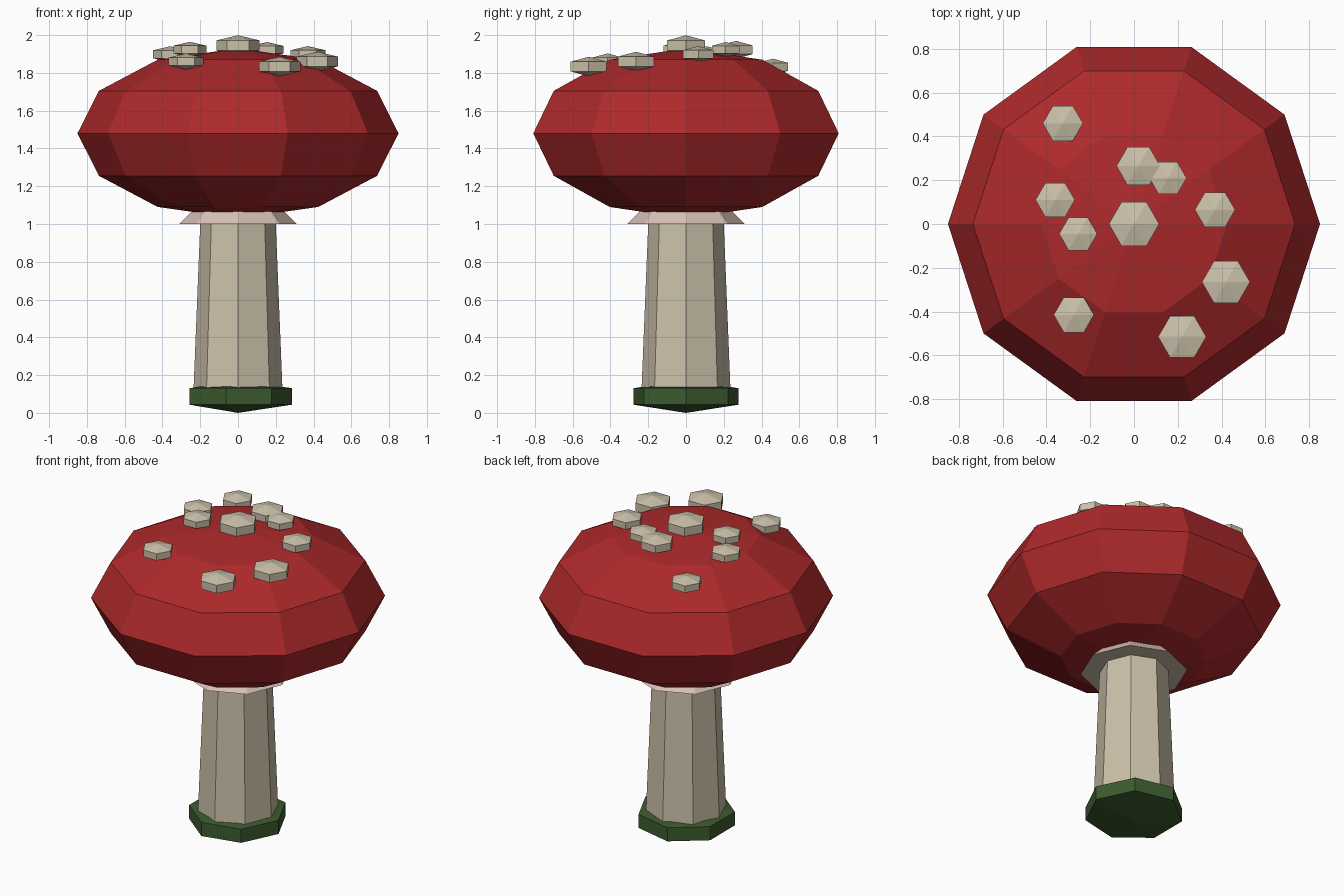
import bpy
import math
from mathutils import Matrix

default_cube = bpy.data.objects.get("Cube")
if default_cube:
    bpy.data.objects.remove(default_cube, do_unlink=True)


def make_material(name, rgb):
    mat = bpy.data.materials.new(name)
    mat.use_nodes = True
    color = (*rgb, 1.0)
    mat.diffuse_color = color
    mat.node_tree.nodes["Principled BSDF"].inputs["Base Color"].default_value = color
    return mat


RED = make_material("cap red", (0.42, 0.022, 0.024))
CREAM = make_material("stem cream", (0.60, 0.53, 0.40))
PINK = make_material("skirt pale pink", (0.70, 0.54, 0.47))
GREEN = make_material("moss green", (0.045, 0.105, 0.028))


def finish(name, mat):
    obj = bpy.context.object
    obj.name = name
    obj.data.name = name
    obj.data.materials.append(mat)
    return obj


def squashed_sphere(name, mat, segments, rings, radius, height, center):
    """Faceted sphere with its first corner on +x."""
    bpy.ops.mesh.primitive_uv_sphere_add(segments=segments, ring_count=rings, radius=1)
    obj = finish(name, mat)
    first = max(obj.data.vertices, key=lambda v: (round(math.hypot(v.co.x, v.co.y), 4), v.co.x)).co
    turn = Matrix.Rotation(-math.atan2(first.y, first.x), 4, "Z")
    obj.data.transform(Matrix.Diagonal((radius, radius, height, 1)) @ turn)
    obj.location = center
    return obj


def tapered(name, mat, low_radius, high_radius, low, high):
    """Eight-sided column between two heights."""
    bpy.ops.mesh.primitive_cone_add(vertices=8, radius1=low_radius, radius2=high_radius,
                                    depth=high - low, location=(0, 0, (low + high) / 2))
    return finish(name, mat)


# Base, stem and skirt
squashed_sphere("moss_base", GREEN, 7, 3, 0.33, 0.087, (0, 0, 0.087))
tapered("stem", CREAM, 0.238, 0.194, 0.06, 1.15)
skirt = tapered("skirt", PINK, 0.31, 0.20, 1.0, 1.11)
skirt.data.materials.append(CREAM)
for face in skirt.data.polygons:
    face.material_index = int(face.normal.z < -0.5)

# Cap
CAP_R, CAP_H, CAP_Z = 0.85, 0.45, 1.48
squashed_sphere("cap", RED, 10, 6, CAP_R, CAP_H, (0, 0, CAP_Z))

# Raised spots resting on the cap: x, y, visible radius
spots = [
    (0, 0, 0.115), (0.02, 0.265, 0.10), (0.155, 0.21, 0.085), (0.37, 0.065, 0.092),
    (0.42, -0.265, 0.11), (0.22, -0.515, 0.11), (-0.275, -0.415, 0.092),
    (-0.255, -0.045, 0.087), (-0.36, 0.11, 0.09), (-0.325, 0.46, 0.092),
]
for i, (x, y, r) in enumerate(spots):
    surface = CAP_Z + CAP_H * math.sqrt(1 - (x * x + y * y) / CAP_R ** 2)
    squashed_sphere(f"spot_{i + 1}", CREAM, 6, 3, r / math.cos(math.radians(30)),
                    0.47 * r, (x, y, surface + 0.015))
